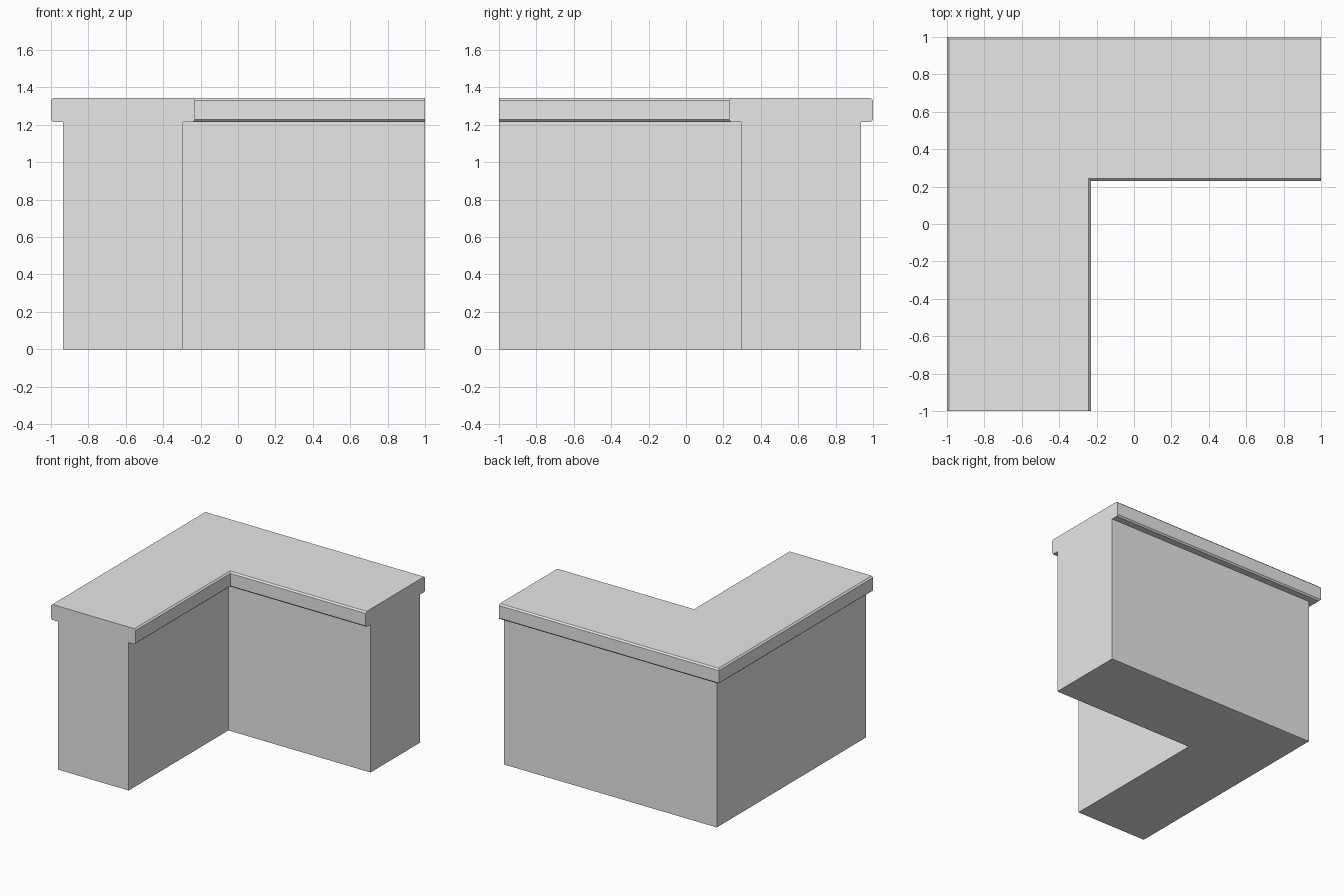
import bpy
import bmesh

cube = bpy.data.objects.get("Cube")
if cube:
    bpy.data.objects.remove(cube, do_unlink=True)

# Dimensions
HEIGHT, LEDGE = 1.343, 1.216          # top of the slab, underside of the slab
SLAB_OUT, SLAB_IN = -1.0, -0.23       # slab edges
BODY_OUT, BODY_IN = -0.935, -0.293    # body walls
C = 0.012                             # chamfer on the slab edges

# Plain grey
grey = bpy.data.materials.new("plain grey")
grey.use_nodes = True
colour = (0.8, 0.8, 0.8, 1.0)
grey.diffuse_color = colour
grey.node_tree.nodes["Principled BSDF"].inputs["Base Color"].default_value = colour

# Cross-section: narrow body under an overhanging chamfered slab
profile = [
    (BODY_OUT, 0), (BODY_IN, 0), (BODY_IN, LEDGE),
    (SLAB_IN - C, LEDGE), (SLAB_IN, LEDGE + C),
    (SLAB_IN, HEIGHT - C), (SLAB_IN - C, HEIGHT),
    (SLAB_OUT + C, HEIGHT), (SLAB_OUT, HEIGHT - C),
    (SLAB_OUT, LEDGE + C), (SLAB_OUT + C, LEDGE),
    (BODY_OUT, LEDGE),
]

# Sweep the section along an L with a mitred corner
bm = bmesh.new()
rings = [
    [bm.verts.new((p, -1, z)) for p, z in profile],
    [bm.verts.new((p, -p, z)) for p, z in profile],
    [bm.verts.new((1, -p, z)) for p, z in profile],
]
n = len(profile)
for a, b in zip(rings, rings[1:]):
    for i in range(n):
        j = (i + 1) % n
        bm.faces.new((a[i], a[j], b[j], b[i]))

# Flat end caps
bm.faces.new(rings[0])
bm.faces.new(rings[-1])
bmesh.ops.recalc_face_normals(bm, faces=bm.faces)

mesh = bpy.data.meshes.new("corner_counter")
bm.to_mesh(mesh)
bm.free()
mesh.materials.append(grey)
counter = bpy.data.objects.new("corner_counter", mesh)
bpy.context.collection.objects.link(counter)
